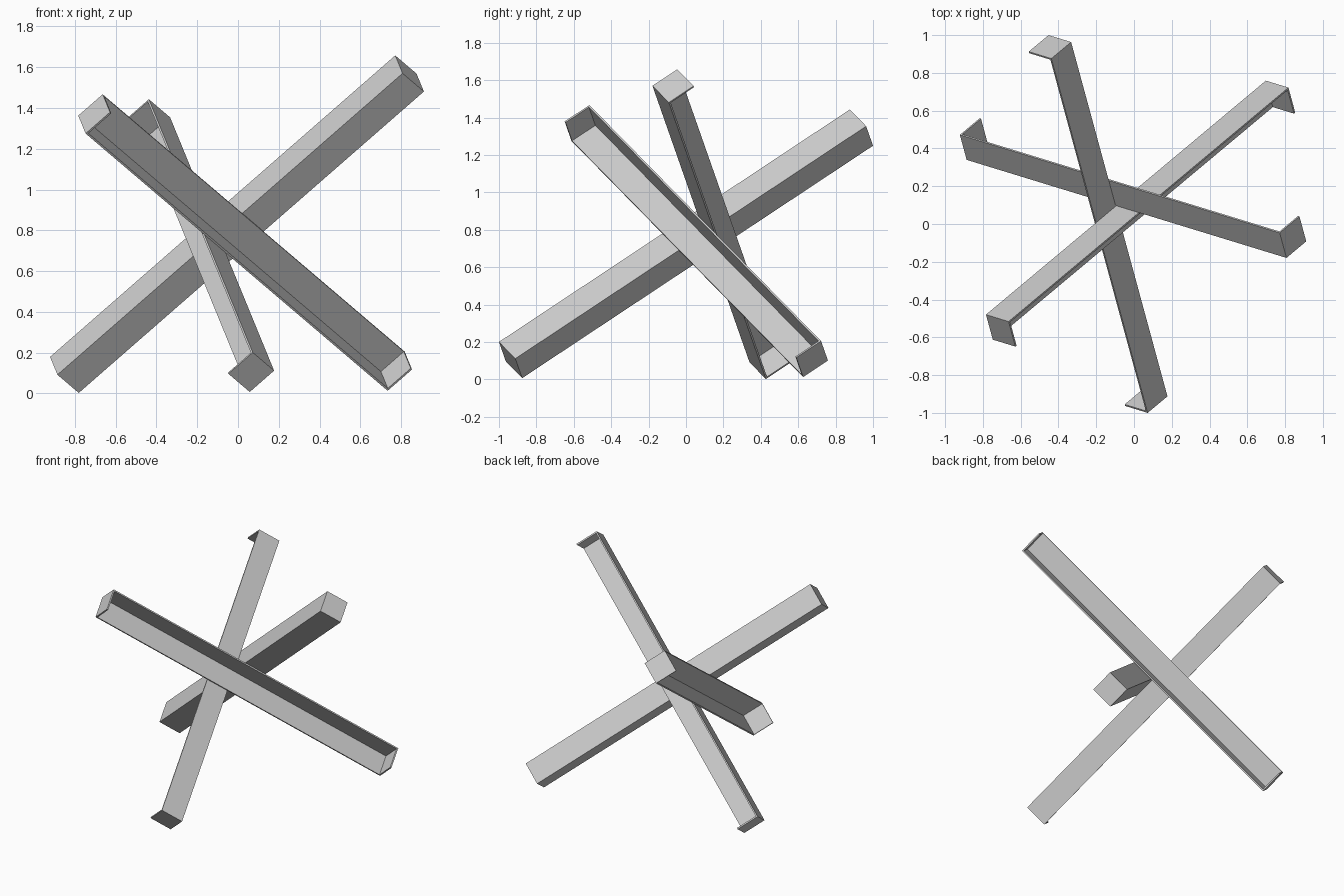
import bpy, bmesh
from mathutils import Vector

if "Cube" in bpy.data.objects:
    bpy.data.objects.remove(bpy.data.objects["Cube"])

# Shared tilted frame: the three bars are mutually perpendicular
A = Vector((0.734, -0.225, 0.641)).normalized()
B = Vector((-0.224, 0.814, 0.536))
B = (B - A * B.dot(A)).normalized()
C = B.cross(A).normalized()
LENGTH, WIDTH, THICK = 2.307, 0.163, 0.01


def angle_bar(name, centre, axis, wall_1, wall_2):
    """Thin L-section bar: two long walls (given by outward normals) and two square end caps."""
    centre = Vector(centre)
    bm = bmesh.new()
    corner = {}
    for i in (-1, 1):
        for j in (-1, 1):
            for k in (-1, 1):
                corner[i, j, k] = bm.verts.new(
                    centre + axis * i * LENGTH / 2 + (wall_1 * j + wall_2 * k) * WIDTH / 2)
    loop = [(-1, -1), (1, -1), (1, 1), (-1, 1)]
    quads = [[corner[i, p, q] for p, q in loop] for i in (-1, 1)]      # end caps
    quads.append([corner[p, 1, q] for p, q in loop])                   # first wall
    quads.append([corner[p, q, 1] for p, q in loop])                   # second wall
    for quad in quads:
        face = bm.faces.new(quad)
        face.normal_update()
        if face.normal.dot(face.calc_center_median() - centre) < 0:
            face.normal_flip()
    mesh = bpy.data.meshes.new(name)
    bm.to_mesh(mesh)
    bm.free()
    obj = bpy.data.objects.new(name, mesh)
    bpy.context.collection.objects.link(obj)
    # Sheet thickness, grown inwards
    mod = obj.modifiers.new("thickness", 'SOLIDIFY')
    mod.thickness = THICK
    mod.offset = -1
    mod.use_even_offset = True


# Three crossing bars
angle_bar("rising_bar", (-0.005, 0.19, 0.83), A, -C, -B)
angle_bar("front_to_back_bar", (-0.19, 0.0, 0.725), B, A, C)
angle_bar("falling_bar", (0.035, 0.055, 0.74), C, B, -A)
